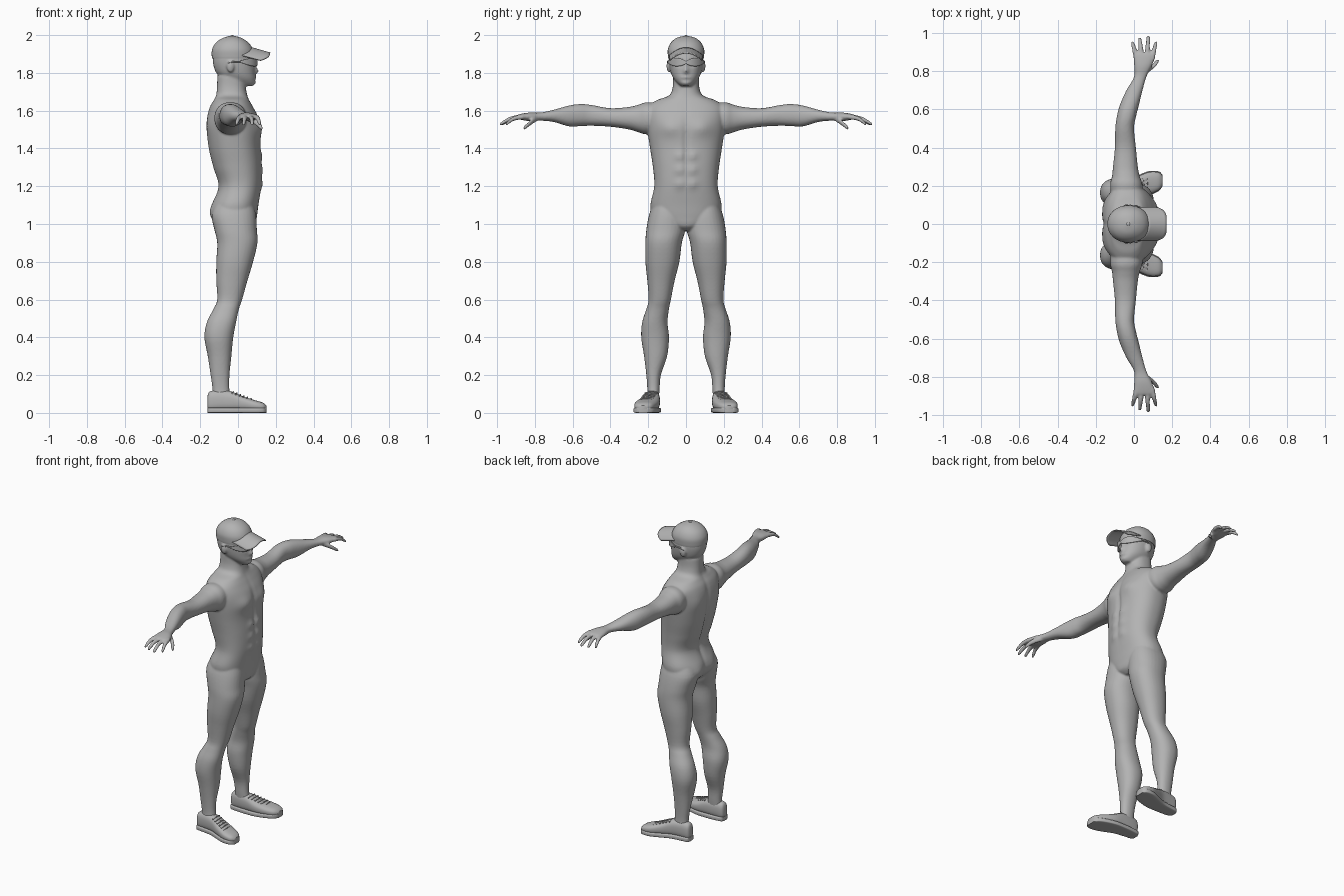
import bpy
import bmesh
from math import sin, cos, pi, exp, radians
from mathutils import Matrix, Vector

cube = bpy.data.objects.get("Cube")
if cube:
    bpy.data.objects.remove(cube, do_unlink=True)

grey = bpy.data.materials.new("plain_grey")
grey.use_nodes = True
grey.diffuse_color = (0.45, 0.45, 0.45, 1)
grey.node_tree.nodes["Principled BSDF"].inputs["Base Color"].default_value = (0.45, 0.45, 0.45, 1)


def spline(rings, steps):
    """Smoothly interpolate rows of numbers, passing through each row."""
    result = []
    last = len(rings) - 1
    for i in range(last):
        a, b, c, d = (rings[min(max(i + k, 0), last)] for k in (-1, 0, 1, 2))
        for s in range(steps):
            t = s / steps
            result.append([q + 0.5 * t * (r - p + t * (2 * p - 5 * q + 4 * r - w + t * (3 * (q - r) + w - p)))
                           for p, q, r, w in zip(a, b, c, d)])
    result.append(list(rings[-1]))
    return result


def loft(bm, rings, axis, power=2.2, sides=32, steps=4, bumps=()):
    """Rings give a position on the axis, then low and high limits on the other two axes."""
    others = [k for k in range(3) if k != axis]
    loops = []
    for pos, a0, a1, b0, b1 in spline(rings, steps):
        loop = []
        for i in range(sides):
            ang = 2 * pi * i / sides
            co = [pos, pos, pos]
            for k, low, high, f in ((others[0], a0, a1, cos(ang)), (others[1], b0, b1, sin(ang))):
                rounded = abs(f) ** (2 / power) * (1 if f > 0 else -1)
                co[k] = (low + high) / 2 + (high - low) / 2 * rounded
            # muscle and face shapes push the surface along x
            push = 0
            for side, y, z, sy, sz, amount in bumps:
                for yy in {y, -y}:
                    falloff = exp(-((co[1] - yy) / sy) ** 2 - ((co[2] - z) / sz) ** 2)
                    push += side * amount * falloff * max(0, side * cos(ang)) ** 0.5
            co[0] += push
            loop.append(bm.verts.new(co))
        loops.append(loop)
    for low, high in zip(loops, loops[1:]):
        for i in range(sides):
            j = (i + 1) % sides
            bm.faces.new((low[i], low[j], high[j], high[i]))
    bm.faces.new(loops[0][::-1])
    bm.faces.new(loops[-1])


def ball(bm, centre, size):
    place = Matrix.Translation(centre) @ Matrix.Diagonal((*size, 1))
    bmesh.ops.create_uvsphere(bm, u_segments=20, v_segments=12, radius=1, matrix=place)


def digit(bm, points):
    """A finger from rows of y, x, z, radius."""
    y, x, z, r = points[-1]
    points = points + [(y + r / 2, x, z, r / 3)]
    loft(bm, [(y, x - r, x + r, z - r, z + r) for y, x, z, r in points], 1, 2, 12)


def finish(name, bm, mirrored=False):
    bmesh.ops.recalc_face_normals(bm, faces=bm.faces[:])
    mesh = bpy.data.meshes.new(name)
    bm.to_mesh(mesh)
    bm.free()
    obj = bpy.data.objects.new(name, mesh)
    bpy.context.collection.objects.link(obj)
    mesh.materials.append(grey)
    bpy.ops.object.select_all(action="DESELECT")
    obj.select_set(True)
    bpy.context.view_layer.objects.active = obj
    bpy.ops.object.shade_smooth_by_angle(angle=radians(45))
    if mirrored:
        mod = obj.modifiers.new("both_sides", "MIRROR")
        mod.use_axis = (False, True, False)
        mod.use_mirror_merge = False
    return obj


def sheet(name, point, columns, rows, thickness):
    """A thin curved panel over a grid of u, v."""
    bm = bmesh.new()
    grid = [[bm.verts.new(point(2 * i / columns - 1, j / rows)) for j in range(rows + 1)]
            for i in range(columns + 1)]
    for a, b in zip(grid, grid[1:]):
        for j in range(rows):
            bm.faces.new((a[j], b[j], b[j + 1], a[j + 1]))
    obj = finish(name, bm)
    mod = obj.modifiers.new("thickness", "SOLIDIFY")
    mod.thickness = thickness
    mod.offset = 0
    return obj


def tube(bm, points, radius):
    for a, b in zip(points, points[1:]):
        a, b = Vector(a), Vector(b)
        turn = (b - a).to_track_quat("Z", "Y").to_matrix().to_4x4()
        bmesh.ops.create_cone(bm, cap_ends=True, segments=8, radius1=radius, radius2=radius,
                              depth=(b - a).length + radius, matrix=Matrix.Translation((a + b) / 2) @ turn)


# Body: one arm and one leg first, then copied across
body = bmesh.new()
loft(body, [(.10, -.11, .04, 1.50, 1.63), (.20, -.125, .045, 1.475, 1.645), (.25, -.115, .03, 1.485, 1.632),
            (.30, -.11, .02, 1.50, 1.62), (.40, -.10, .01, 1.515, 1.613), (.50, -.098, 0, 1.52, 1.63),
            (.56, -.09, .01, 1.518, 1.635), (.62, -.075, .025, 1.517, 1.627), (.70, -.04, .045, 1.54, 1.605),
            (.77, 0, .065, 1.547, 1.59), (.83, 0, .095, 1.545, 1.59), (.88, -.002, .11, 1.553, 1.582),
            (.895, .01, .095, 1.558, 1.576)], 1)
for base, tip, reach in ((.012, -.008, .95), (.04, .03, .972), (.068, .075, .98), (.096, .115, .95)):
    middle = (.875 + reach) / 2
    digit(body, [(.86, base, 1.567, .013), (middle, (base + tip) / 2, 1.558, .0125), (reach, tip, 1.53, .0095)])
digit(body, [(.79, .055, 1.56, .017), (.825, .10, 1.535, .015), (.855, .122, 1.51, .011)])
loft(body, [(1.12, -.11, .08, .03, .17), (1.05, -.14, .095, .005, .195), (.97, -.125, .10, .003, .21),
            (.90, -.11, .103, .022, .215), (.80, -.115, .08, .035, .215), (.70, -.115, .05, .06, .205),
            (.60, -.11, .022, .08, .198), (.55, -.13, .005, .09, .21), (.48, -.165, -.01, .098, .232),
            (.40, -.178, -.025, .09, .237), (.30, -.16, -.035, .10, .222), (.20, -.145, -.045, .133, .21),
            (.12, -.135, -.045, .14, .205), (.06, -.14, -.03, .145, .21)], 2)
ball(body, (-.04, .09, 1.835), (.02, .013, .033))
copy = bmesh.ops.duplicate(body, geom=body.verts[:] + body.edges[:] + body.faces[:])["geom"]
bmesh.ops.scale(body, vec=(1, -1, 1), verts=[g for g in copy if isinstance(g, bmesh.types.BMVert)])

# Torso and neck with chest, stomach, back and seat muscles
torso = [(.965, -.05, .06, .03), (.99, -.10, .09, .10), (1.04, -.135, .10, .17), (1.10, -.138, .108, .188),
         (1.20, -.105, .123, .168), (1.30, -.133, .125, .175), (1.40, -.157, .12, .19), (1.50, -.167, .118, .205),
         (1.57, -.163, .105, .21), (1.62, -.15, .08, .20), (1.655, -.13, .06, .155), (1.68, -.118, .05, .09),
         (1.72, -.113, .042, .071), (1.78, -.11, .04, .068)]
muscles = [(1, .085, 1.51, .06, .045, .016), (1, 0, 1.42, .012, .15, -.01), (-1, .08, 1.04, .055, .06, .018),
           (-1, 0, 1.35, .02, .25, -.016), (-1, .11, 1.53, .05, .06, .008)]
muscles += [(1, .035, z, .026, .025, .009) for z in (1.21, 1.285, 1.36)]
loft(body, [(z, a, b, -w, w) for z, a, b, w in torso], 2, 2.3, 64, 6, muscles)

# Head with nose, lips, chin, eye sockets and brow
head = [(1.73, -.02, .075, .028), (1.745, -.05, .09, .045), (1.77, -.085, .092, .066), (1.80, -.115, .09, .08),
        (1.84, -.13, .09, .088), (1.88, -.133, .088, .09), (1.93, -.128, .07, .085), (1.97, -.09, .03, .055)]
face = [(1, 0, 1.808, .013, .014, .018), (1, 0, 1.835, .01, .025, .009), (1, .035, 1.847, .018, .012, -.012),
        (1, 0, 1.776, .025, .007, .007), (1, 0, 1.762, .03, .006, -.004), (1, 0, 1.745, .02, .01, .004)]
loft(body, [(z, a, b, -w, w) for z, a, b, w in head], 2, 2.2, 64, 6, face)
body_obj = finish("body", body)
fuse = body_obj.modifiers.new("fuse", "REMESH")
fuse.mode = "VOXEL"
fuse.voxel_size = 0.006
fuse.use_smooth_shade = True
soften = body_obj.modifiers.new("soften", "SMOOTH")
soften.factor = 0.5
soften.iterations = 5

# Cap crown with button, and its drooping brim
cap = bmesh.new()
crown = [(1.875, -.137, .083, .094), (1.89, -.139, .084, .096), (1.925, -.137, .079, .096), (1.96, -.117, .056, .08),
         (1.985, -.08, .018, .05), (1.996, -.04, -.02, .01)]
loft(cap, [(z, a, b, -w, w) for z, a, b, w in crown], 2, 2.1, 48, 4)
ball(cap, (-.03, 0, 1.995), (.009, .009, .005))
finish("cap_crown", cap)


def brim(u, v):
    inner = -.03 + .105 * (1 - (.88 * u) ** 2) ** .5
    outer = .17 - .05 * abs(u) ** 5
    return (inner + (outer - inner) * v, .087 * u, 1.932 - .027 * v - .04 * u * u)


sheet("cap_brim", brim, 24, 8, .006)


# Wraparound glasses with side arms
def lens(u, v):
    ang = u * radians(72)
    height = .006 + .016 * sin(pi * min(1, abs(u) ** .8))
    return (-.025 + .127 * cos(ang), .1 * sin(ang), 1.856 + height * (2 * v - 1) + .004 * u * u)


sheet("glasses_lens", lens, 40, 6, .004)
arms = bmesh.new()
tube(arms, [(.018, .094, 1.86), (-.02, .097, 1.86), (-.05, .095, 1.853)], .004)
finish("glasses_arms", arms, True)

# Shoes: upper, sole and laces
shoe = [(-.162, .162, .193, .03, .085), (-.15, .147, .208, .01, .113), (-.10, .14, .215, .01, .12),
        (-.04, .138, .225, .01, .115), (.02, .14, .25, .01, .09), (.08, .155, .272, .01, .07),
        (.13, .178, .27, .01, .055), (.15, .205, .25, .015, .04)]
upper = bmesh.new()
loft(upper, shoe, 0, 2.6)
finish("shoe_uppers", upper, True)
sole = bmesh.new()
loft(sole, [(x, a - .005, b + .005, 0, .028) for x, a, b, low, high in shoe], 0, 6)
finish("shoe_soles", sole, True)
laces = bmesh.new()
for i in range(6):
    x = -.03 + .019 * i
    y = .187 + .3 * (x + .02)
    z = .107 - .38 * (x + .02)
    tube(laces, [(x, y - .032, z - .006), (x + .004, y, z), (x, y + .032, z - .006)], .004)
finish("shoe_laces", laces, True)
